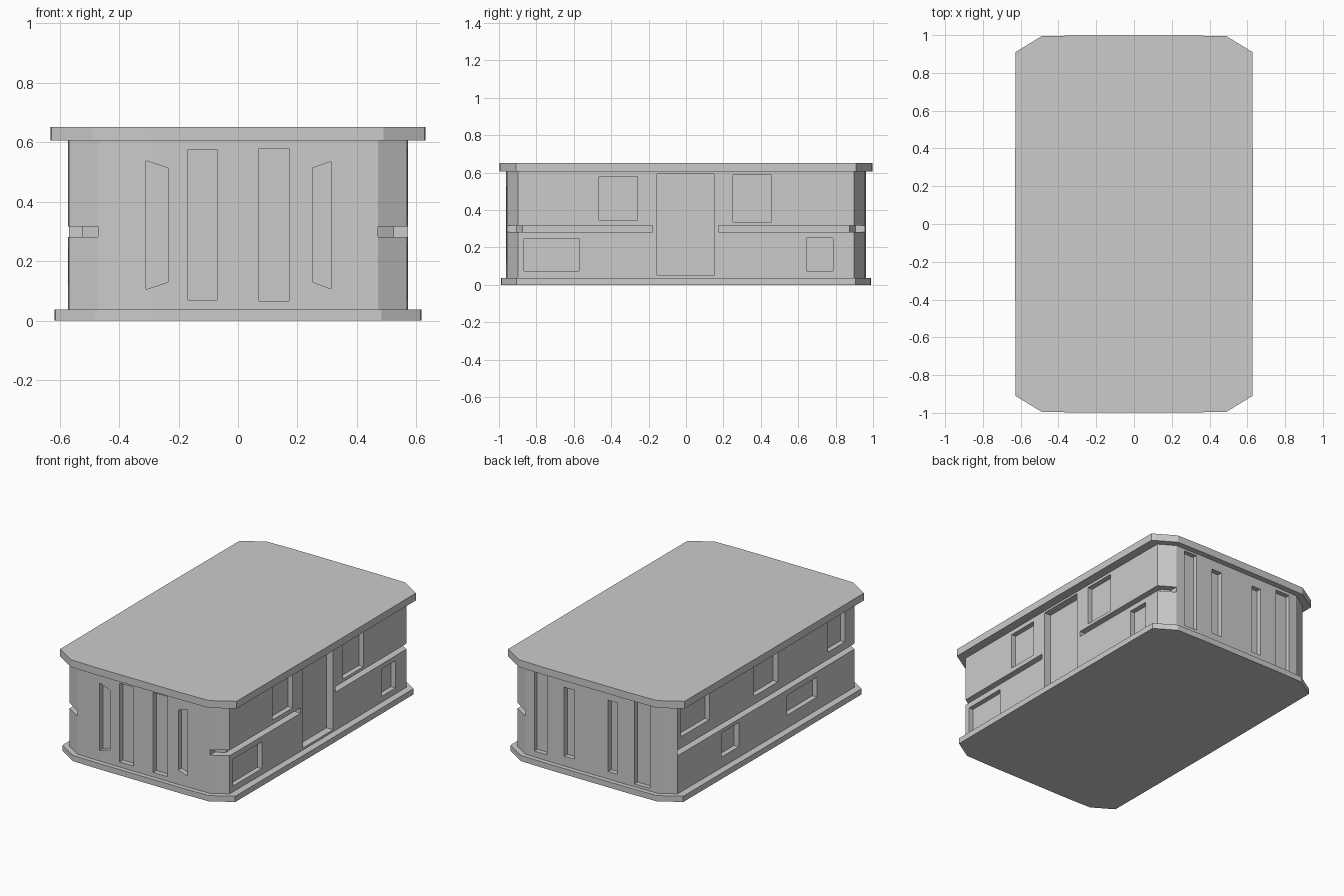
import bpy, bmesh
from mathutils import Vector

if "Cube" in bpy.data.objects:
    bpy.data.objects.remove(bpy.data.objects["Cube"])


def add_prism(bm, pts, offset):
    """Extrude a planar polygon by an offset vector into a closed solid."""
    offset = Vector(offset)
    a = [bm.verts.new(p) for p in pts]
    b = [bm.verts.new(Vector(p) + offset) for p in pts]
    bm.faces.new(a)
    bm.faces.new(b[::-1])
    n = len(a)
    for i in range(n):
        bm.faces.new((a[i], b[i], b[(i + 1) % n], a[(i + 1) % n]))


def finish(bm, name):
    bmesh.ops.recalc_face_normals(bm, faces=bm.faces[:])
    me = bpy.data.meshes.new(name)
    bm.to_mesh(me)
    bm.free()
    ob = bpy.data.objects.new(name, me)
    bpy.context.collection.objects.link(ob)
    return ob


def slab(name, hx, hy, cx, cy, bow, z0, z1):
    """Rounded-off rectangle: chamfered corners and slightly bowed ends."""
    quarter = [(hx, 0), (hx - bow * 0.5, cy), (cx, hy - bow), (cx * 0.6, hy - bow * 0.3)]
    right = [(x, -y) for x, y in quarter[:0:-1]] + quarter
    outline = right + [(-x, y) for x, y in right[::-1]]
    bm = bmesh.new()
    add_prism(bm, [(x, y, z0) for x, y in outline], (0, 0, z1 - z0))
    return finish(bm, name)


# Floor plate, roof plate and main body
slab("base_plate", 0.617, 0.992, 0.483, 0.905, 0.006, 0, 0.037)
slab("roof_plate", 0.63, 1.0, 0.49, 0.91, 0.006, 0.605, 0.652)
body = slab("body", 0.572, 0.963, 0.47, 0.897, 0.006, 0.02, 0.62)

cut = bmesh.new()


def side_recess(s, y0, y1, z0, z1, depth=0.033):
    x = s * (0.571 - depth)
    add_prism(cut, [(x, y0, z0), (x, y1, z0), (x, y1, z1), (x, y0, z1)], (s * 0.2, 0, 0))


def end_recess(s, x0, x1, a0, a1, b0, b1, depth=0.033):
    """Slot on an end wall; a = z range at x0, b = z range at x1."""
    y = s * (0.962 - depth)
    add_prism(cut, [(x0, y, a0), (x1, y, b0), (x1, y, b1), (x0, y, a1)], (0, s * 0.2, 0))


# Right side: door and windows
side_recess(1, -0.155, 0.15, 0.05, 0.592, 0.047)
for r in [(-0.465, -0.26, 0.347, 0.578), (0.25, 0.458, 0.337, 0.588),
          (-0.865, -0.572, 0.075, 0.247), (0.645, 0.785, 0.075, 0.25)]:
    side_recess(1, *r)

# Left side: three upper and two lower windows
for r in [(0.577, 0.862, 0.392, 0.577), (-0.117, 0.128, 0.37, 0.583),
          (-0.80, -0.627, 0.365, 0.594), (0.28, 0.454, 0.105, 0.26),
          (-0.515, -0.21, 0.12, 0.247)]:
    side_recess(-1, *r)

# Front: two tall slots and two tapered slots
for r in [(-0.31, -0.235, 0.105, 0.538, 0.13, 0.513), (-0.168, -0.07, 0.07, 0.575, 0.07, 0.575),
          (0.07, 0.172, 0.066, 0.579, 0.066, 0.579), (0.25, 0.313, 0.13, 0.513, 0.107, 0.535)]:
    end_recess(-1, *r)

# Back: four straight slots
for x0, x1, z0, z1 in [(0.314, 0.407, 0.075, 0.592), (0.12, 0.193, 0.1, 0.543),
                       (-0.186, -0.12, 0.085, 0.543), (-0.414, -0.307, 0.055, 0.585)]:
    end_recess(1, x0, x1, z0, z1, z0, z1)

# Mid-height grooves, wrapping the chamfered corners
GZ, GH = 0.282, 0.035
for sx, sy, end in [(1, -1, 0.18), (1, 1, 0.175), (-1, -1, -0.897)]:
    plan = [(0.7, end), (0.525, end), (0.525, 0.873), (0.47, 0.905), (0.47, 1.1), (0.7, 1.1)]
    add_prism(cut, [(sx * x, sy * y, GZ) for x, y in plan], (0, 0, GH))

cutter = finish(cut, "recess_cutter")
cutter.hide_render = True
cutter.hide_viewport = False
cutter.display_type = 'WIRE'

mod = body.modifiers.new("recesses", 'BOOLEAN')
mod.operation = 'DIFFERENCE'
mod.solver = 'EXACT'
mod.object = cutter
bpy.context.view_layer.objects.active = body
body.select_set(True)
bpy.ops.object.modifier_apply(modifier=mod.name)
bpy.data.objects.remove(cutter, do_unlink=True)
